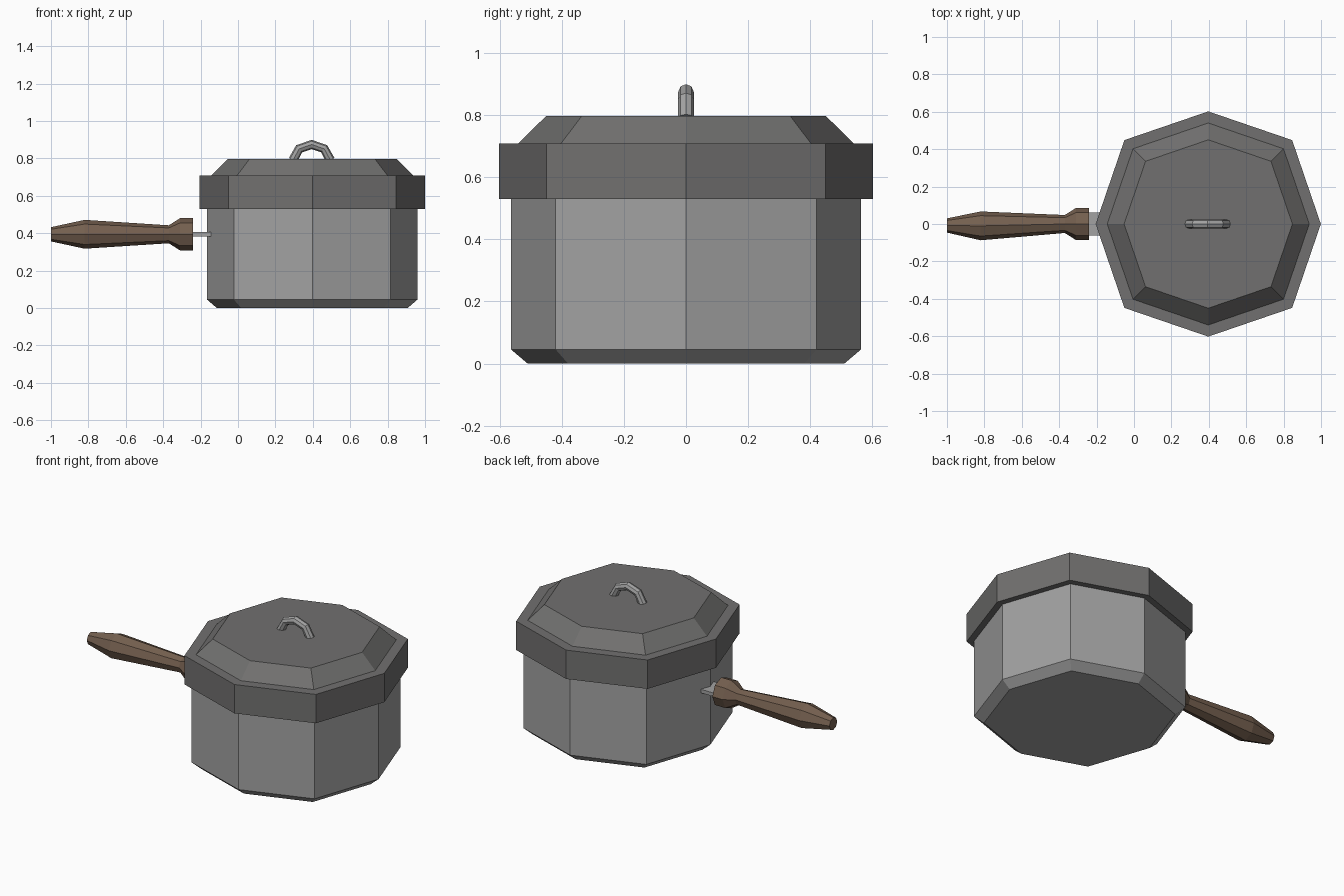
import bpy, bmesh, math
from mathutils import Vector

if "Cube" in bpy.data.objects:
    bpy.data.objects.remove(bpy.data.objects["Cube"])


def material(name, rgb):
    m = bpy.data.materials.new(name)
    m.diffuse_color = (*rgb, 1)
    m.use_nodes = True
    m.node_tree.nodes["Principled BSDF"].inputs["Base Color"].default_value = m.diffuse_color
    return m


STEEL = material("light steel", (0.36, 0.36, 0.36))
LID = material("dark steel", (0.165, 0.163, 0.16))
WOOD = material("brown wood", (0.175, 0.115, 0.078))


def octagon(centre, u, v, r, diag=math.sqrt(0.5)):
    """Eight points around centre with corners on the u and v axes."""
    pts = []
    for i in range(8):
        a = i * math.pi / 4
        k = r if i % 2 == 0 else r * diag * math.sqrt(2)
        pts.append(centre + u * (k * math.cos(a)) + v * (k * math.sin(a)))
    return pts


def loft(name, rings, mat):
    """Skin a list of rings and cap both ends."""
    bm = bmesh.new()
    loops = [[bm.verts.new(p) for p in ring] for ring in rings]
    for a, b in zip(loops, loops[1:]):
        for i in range(8):
            j = (i + 1) % 8
            bm.faces.new((a[i], a[j], b[j], b[i]))
    bm.faces.new(loops[0][::-1])
    bm.faces.new(loops[-1])
    bmesh.ops.recalc_face_normals(bm, faces=bm.faces)
    mesh = bpy.data.meshes.new(name)
    bm.to_mesh(mesh)
    bm.free()
    mesh.materials.append(mat)
    ob = bpy.data.objects.new(name, mesh)
    bpy.context.collection.objects.link(ob)
    return ob


X, Y, Z = Vector((1, 0, 0)), Vector((0, 1, 0)), Vector((0, 0, 1))
CX = 0.397


def turned(name, profile, mat):
    """Eight-sided upright body from (radius, height) pairs."""
    loft(name, [octagon(Vector((CX, 0, z)), X, Y, r, 0.745) for r, z in profile], mat)


# pot body with chamfered base, and lid with stepped rim
turned("pot", [(0.51, 0), (0.563, 0.045), (0.563, 0.6)], STEEL)
turned("lid", [(0.602, 0.53), (0.602, 0.708), (0.54, 0.708), (0.45, 0.797)], LID)

# arched grip on the lid
path = [(-0.1, 0.79), (-0.067, 0.851), (0, 0.874), (0.067, 0.851), (0.1, 0.79)]
pts = [Vector((CX - 0.003 + x, 0, z)) for x, z in path]
rings = []
for i, p in enumerate(pts):
    t = (pts[min(i + 1, 4)] - pts[max(i - 1, 0)]).normalized()
    rings.append(octagon(p, Y, t.cross(Y), 0.025))
loft("lid_grip", rings, STEEL)

# flat bracket between pot and handle
bpy.ops.mesh.primitive_cube_add(size=1, location=(-0.2, 0, 0.394))
bracket = bpy.context.object
bracket.name = "handle_bracket"
bracket.scale = (0.12, 0.125, 0.022)
bracket.data.materials.append(STEEL)

# wooden handle: (x, y offset, radius)
sections = [(-1.0, -0.008, 0.038), (-0.82, -0.01, 0.077), (-0.37, 0, 0.048),
            (-0.31, 0, 0.086), (-0.24, 0, 0.086)]
loft("handle", [octagon(Vector((x, y, 0.394)), Y, Z, r) for x, y, r in sections], WOOD)
